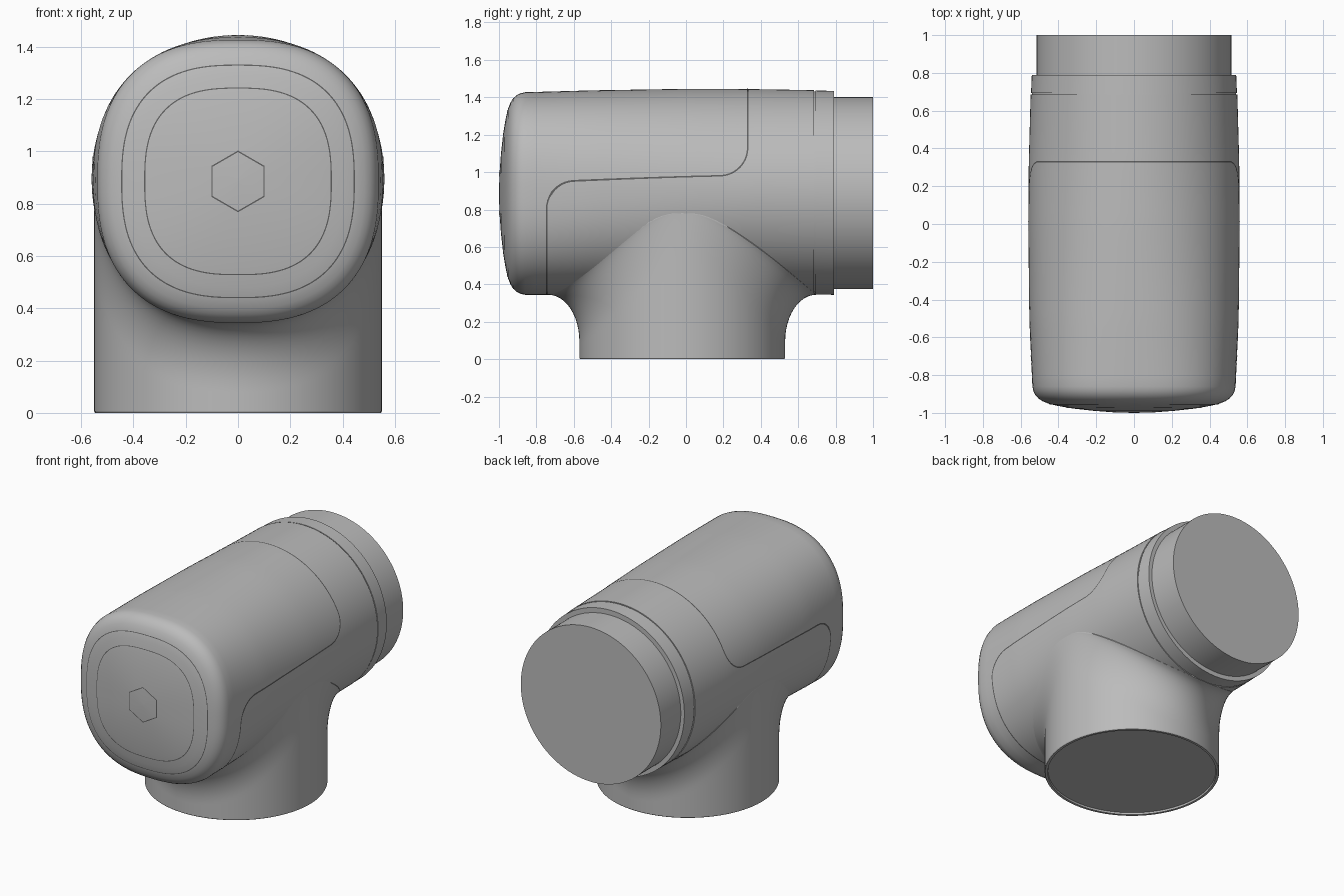
import bpy, math

cube = bpy.data.objects.get("Cube")
if cube:
    bpy.data.objects.remove(cube)


def material(name, v):
    m = bpy.data.materials.new(name)
    m.use_nodes = True
    m.diffuse_color = (v, v, v, 1)
    m.node_tree.nodes["Principled BSDF"].inputs["Base Color"].default_value = (v, v, v, 1)
    return m


GREY = material("satin grey", 0.5)
DARK = material("seam grey", 0.12)
TAU = 2 * math.pi
SEGS = 128


def lerp_table(table, t):
    """Linear lookup in rows of (key, values...)."""
    if t <= table[0][0]:
        return table[0][1:]
    for p, q in zip(table, table[1:]):
        if t <= q[0]:
            f = (t - p[0]) / (q[0] - p[0])
            return [u + (v - u) * f for u, v in zip(p[1:], q[1:])]
    return table[-1][1:]


# y, half width, top height, squareness
SECTIONS = [(-0.86, 0.538, 1.427, 2.5), (-0.5, 0.554, 1.437, 2.3),
            (0, 0.56, 1.445, 2.1), (0.33, 0.557, 1.444, 2),
            (0.69, 0.547, 1.438, 2), (0.79, 0.541, 1.434, 2)]
BOTTOM = 0.344
# scale, y of the domed end
CAP = [(0, -1), (0.2, -0.997), (0.4, -0.989), (0.6, -0.977), (0.75, -0.963),
       (0.84, -0.951), (0.9, -0.938), (0.94, -0.924), (0.97, -0.906),
       (0.99, -0.885), (1, -0.86)]


def section(y):
    a, top, n = lerp_table(SECTIONS, y)
    return a, (top - BOTTOM) / 2, (top + BOTTOM) / 2, n


def power(v, e):
    return math.copysign(abs(v) ** e, v)


def on_body(y, ang, scale=1.0):
    a, b, c, n = section(y)
    return (scale * a * power(math.cos(ang), 2 / n), y,
            c + scale * b * power(math.sin(ang), 2 / n))


def make(name, verts, faces, mat, sharp=35):
    me = bpy.data.meshes.new(name)
    me.from_pydata(verts, [], faces)
    me.materials.append(mat)
    ob = bpy.data.objects.new(name, me)
    bpy.context.collection.objects.link(ob)
    bpy.ops.object.select_all(action='DESELECT')
    ob.select_set(True)
    bpy.context.view_layer.objects.active = ob
    bpy.ops.object.mode_set(mode='EDIT')
    bpy.ops.mesh.select_all(action='SELECT')
    bpy.ops.mesh.normals_make_consistent(inside=False)
    bpy.ops.object.mode_set(mode='OBJECT')
    bpy.ops.object.shade_smooth_by_angle(angle=math.radians(sharp))
    return ob


def loft(name, rings, mat, closed=True, caps=(False, False)):
    """Skin equally long rows of points."""
    k = len(rings[0])
    verts = [p for r in rings for p in r]
    faces = [(i * k + j, i * k + (j + 1) % k, (i + 1) * k + (j + 1) % k, (i + 1) * k + j)
             for i in range(len(rings) - 1) for j in range(k if closed else k - 1)]
    if caps[0]:
        faces.append(tuple(range(k)))
    if caps[1]:
        faces.append(tuple(range(len(verts) - k, len(verts))))
    return make(name, verts, faces, mat)


angles = [TAU * i / SEGS for i in range(SEGS)]

# Barrel: domed end, squarish front easing to a round back, collar groove
rings = []
for s, y in CAP:
    rings.append([(x, y, z) for x, _, z in (on_body(-0.86, t, max(s, 0.01)) for t in angles)])
for i in range(1, 31):
    y = -0.86 + 1.545 * i / 30
    rings.append([on_body(y, t) for t in angles])
for y, s in ((0.685, 0.988), (0.693, 0.988), (0.693, 0.997), (0.79, 1)):
    rings.append([on_body(y, t, s) for t in angles])
loft("barrel", rings, GREY, caps=(True, True))

# Rear spigot
loft("rear_spigot", [[(0.515 * math.cos(t), y, 0.888 + 0.513 * math.sin(t)) for t in angles]
                     for y in (0.75, 1)], GREY, caps=(True, True))

# Foot: oval column flaring along the barrel into its underside
FLARE_H, FLARE_D = 0.25, 0.165


def foot_column(t):
    x, y = 0.55 * math.cos(t), -0.02 + 0.55 * math.sin(t)
    a, b, c, n = section(y)
    zb = c - b * max(0, 1 - abs(x / a) ** n) ** (1 / n)
    reach = FLARE_D * power(math.sin(t), 0.5)
    base = zb - FLARE_H
    col = [(x, y, 0.006 + (base - 0.006) * i / 6) for i in range(6)]
    for i in range(13):
        u = math.pi / 2 * i / 12
        col.append((x, y + reach * (1 - math.cos(u)), base + FLARE_H * math.sin(u)))
    col.append((x * 0.98, y + reach * 1.05, zb + 0.03))
    return col


columns = [foot_column(t) for t in angles]
loft("foot", [list(r) for r in zip(*columns)], GREY)

# Foot rim and recessed underside
rim = [[(0.55 * s * math.cos(t), -0.02 + 0.55 * s * math.sin(t), z) for t in angles]
       for s, z in ((1, 0.006), (0.994, 0), (0.965, 0), (0.96, 0.012))]
loft("foot_rim", rim, GREY, caps=(False, True))


# Seam of the upper cover, drawn on the barrel skin
def arc(cy, cz, r, start, end, steps=10):
    return [(cy + r * math.cos(math.radians(start + (end - start) * i / steps)),
             cz + r * math.sin(math.radians(start + (end - start) * i / steps)))
            for i in range(steps + 1)]


corners = arc(-0.595, 0.803, 0.15, 180, 92) + arc(0.18, 1.13, 0.15, -88, 0)


def to_angle(y, z):
    a, b, c, n = section(y)
    return math.asin(power((z - c) / b, n / 2))


keys = [(-0.745, -math.pi / 2)] + [(y, to_angle(y, z)) for y, z in corners] + [(0.33, math.pi / 2)]
path = []
for p, q in zip(keys, keys[1:]):
    steps = max(1, int(math.hypot(q[0] - p[0], q[1] - p[1]) / 0.03))
    path += [(p[0] + (q[0] - p[0]) * i / steps, p[1] + (q[1] - p[1]) * i / steps)
             for i in range(steps)]
path.append(keys[-1])

strip = []
R, W = 0.55, 0.004
for i, (y, t) in enumerate(path):
    p, q = path[max(i - 1, 0)], path[min(i + 1, len(path) - 1)]
    dy, dt = q[0] - p[0], (q[1] - p[1]) * R
    d = math.hypot(dy, dt)
    strip.append([on_body(y + k * W * dt / d, t - k * W * dy / d / R, 1.003) for k in (-1, 1)])
for side, sign in (("left", 1), ("right", -1)):
    loft("cover_seam_" + side, [[(sign * x, y, z) for x, y, z in r] for r in strip],
         DARK, closed=False)


# Fine outlines on the domed end
def cap_strip(name, outline, width):
    a, b, c, n = section(-0.86)
    rows = []
    for k in (1, 1 - width):
        row = []
        for x, z in outline:
            x, z = x * k, z * k
            s = (abs(x / a) ** n + abs(z / b) ** n) ** (1 / n)
            row.append((x, lerp_table(CAP, s)[0] - 0.002, c + z))
        rows.append(row)
    loft(name, rows, DARK)


def squircle(r, n):
    return [(r * power(math.cos(t), 2 / n), r * power(math.sin(t), 2 / n)) for t in angles]


cap_strip("outer_cap_line", squircle(0.447, 2.6), 0.01)
cap_strip("inner_cap_line", squircle(0.359, 2.7), 0.012)
cap_strip("hexagon_outline", [(0.118 * math.sin(TAU * i / 6), 0.118 * math.cos(TAU * i / 6))
                              for i in range(6)], 0.05)
